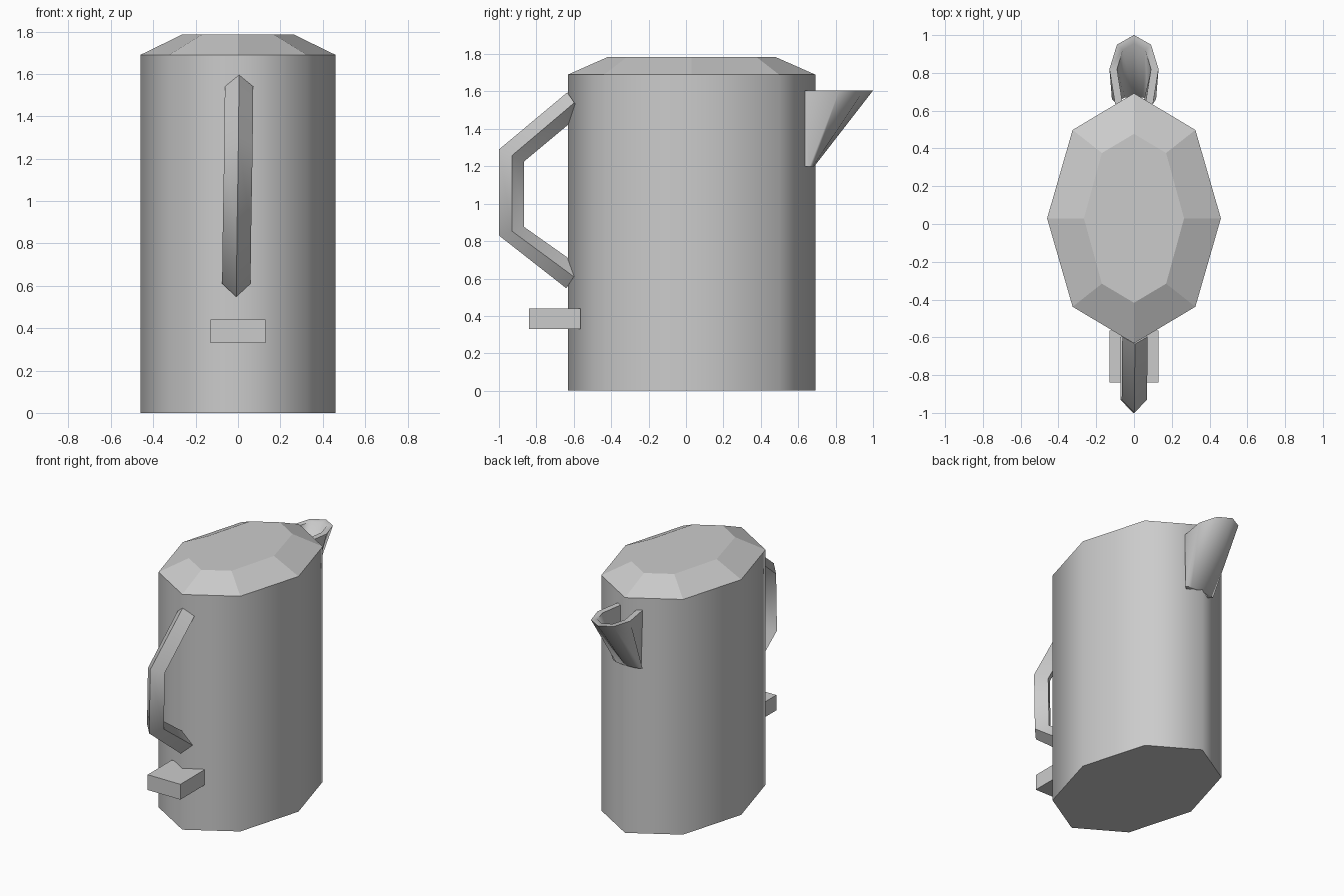
import bpy, bmesh
from math import radians

cube = bpy.data.objects.get("Cube")
if cube:
    bpy.data.objects.remove(cube, do_unlink=True)

GREY = (0.6, 0.6, 0.6, 1)
grey = bpy.data.materials.new("plain_grey")
grey.use_nodes = True
grey.diffuse_color = GREY
grey.node_tree.nodes["Principled BSDF"].inputs["Base Color"].default_value = GREY


def loft(name, rings, cap=True, loop=False):
    """Skin a series of closed rings of points."""
    bm = bmesh.new()
    rows = [[bm.verts.new(p) for p in ring] for ring in rings]
    pairs = list(zip(rows, rows[1:]))
    if loop:
        pairs.append((rows[-1], rows[0]))
    for a, b in pairs:
        n = len(a)
        for i in range(n):
            j = (i + 1) % n
            bm.faces.new((a[i], a[j], b[j], b[i]))
    if cap:
        bm.faces.new(rows[0])
        bm.faces.new(rows[-1])
    bmesh.ops.recalc_face_normals(bm, faces=bm.faces)
    mesh = bpy.data.meshes.new(name)
    bm.to_mesh(mesh)
    bm.free()
    mesh.materials.append(grey)
    obj = bpy.data.objects.new(name, mesh)
    bpy.context.collection.objects.link(obj)
    return obj


def smooth(obj, angle):
    bpy.ops.object.select_all(action='DESELECT')
    obj.select_set(True)
    bpy.context.view_layer.objects.active = obj
    bpy.ops.object.shade_smooth_by_angle(angle=radians(angle))


def octagon(side, corner, tip, z, cy=0.03):
    """Eight-sided outline from three points of one quarter."""
    cx, dy = corner
    pts = [(side, 0), (cx, dy), (0, tip), (-cx, dy),
           (-side, 0), (-cx, -dy), (0, -tip), (cx, -dy)]
    return [(x, y + cy, z) for x, y in pts]


# Body with bevelled flat top; only the upright sides are smooth
body = loft("jug_body", [octagon(0.46, (0.325, 0.468), 0.662, 0),
                         octagon(0.46, (0.325, 0.468), 0.662, 1.69),
                         octagon(0.265, (0.17, 0.346), 0.447, 1.785)])
for face in body.data.polygons:
    face.use_smooth = abs(face.normal.z) < 0.1

# Handle: diamond section swept along four stations (outer, middle, inner)
stations = [((-0.635, 1.595), (-0.597, 1.54), (-0.555, 1.485), 0.005),
            ((-1.0, 1.29), (-0.93, 1.258), (-0.867, 1.225), 0.002),
            ((-1.0, 0.83), (-0.93, 0.853), (-0.867, 0.877), -0.005),
            ((-0.64, 0.548), (-0.60, 0.61), (-0.56, 0.66), -0.008)]
handle = loft("handle", [[(x, *outer), (x + 0.067, *mid), (x, *inner), (x - 0.067, *mid)]
                         for outer, mid, inner, x in stations])
smooth(handle, 60)

# Spout: open-backed lip, its foot squeezed flat against the body
BACK = 0.635


def lip(half, z, squeeze=1.0, narrow=1.0):
    pts = half + [(-x, y) for x, y in reversed(half) if x > 0]
    return [(x * narrow, BACK + (y - BACK) * squeeze, z) for x, y in pts]


outer_half = [(0.10, BACK), (0.13, 0.82), (0.09, 0.95), (0, 1.0)]
inner_half = [(0.06, BACK), (0.09, 0.82), (0.06, 0.92), (0, 0.955)]
strips = [lip(outer_half, 1.605), lip(outer_half, 1.2, 0.14, 0.9),
          lip(inner_half, 1.2, 0.12, 0.8), lip(inner_half, 1.605)]
# each station is a four-point wall section, swept round the lip
spout = loft("spout", list(zip(*strips)))
smooth(spout, 60)

# Tab below the handle
tab = [(-0.13, -0.84), (0.13, -0.84), (0.13, -0.565), (-0.13, -0.565)]
loft("lower_tab", [[(x, y, z) for x, y in tab] for z in (0.33, 0.44)])
